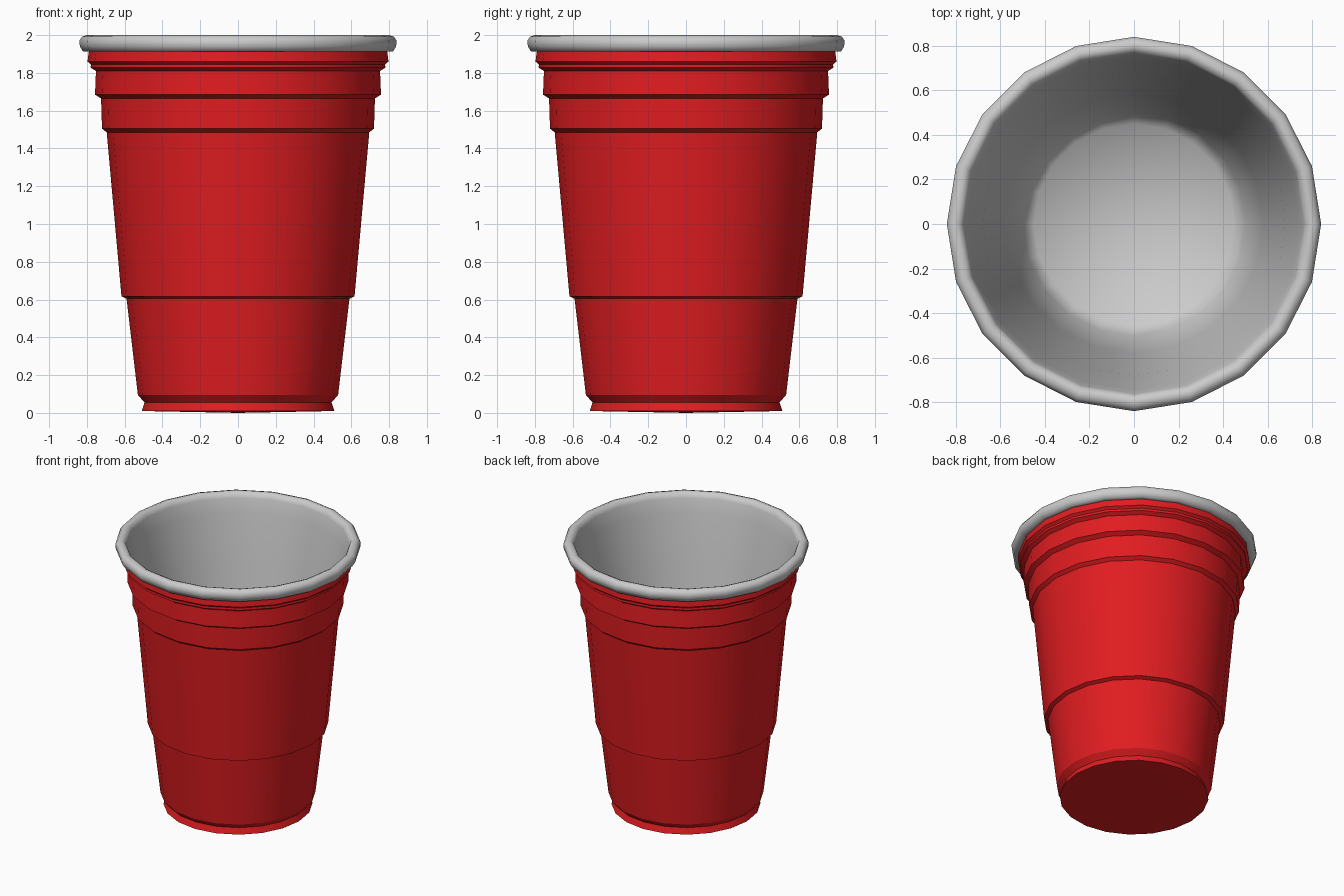
import bpy, bmesh
from math import cos, sin, tau, radians

if "Cube" in bpy.data.objects:
    bpy.data.objects.remove(bpy.data.objects["Cube"])

SIDES = 20


def lathe(name, profile, color=None, angle=None):
    """Revolve (radius, z) points around z; radius 0 becomes a pole."""
    bm = bmesh.new()
    rings = []
    for r, z in profile:
        if r == 0:
            rings.append([bm.verts.new((0, 0, z))] * SIDES)
        else:
            rings.append([bm.verts.new((r * cos(tau * i / SIDES), r * sin(tau * i / SIDES), z))
                          for i in range(SIDES)])
    for a, b in zip(rings, rings[1:]):
        for i in range(SIDES):
            j = (i + 1) % SIDES
            quad = list(dict.fromkeys((a[i], a[j], b[j], b[i])))
            bm.faces.new(quad)
    mesh = bpy.data.meshes.new(name)
    bm.to_mesh(mesh)
    bm.free()
    obj = bpy.data.objects.new(name, mesh)
    bpy.context.collection.objects.link(obj)
    if color:
        mat = bpy.data.materials.new(name + "_color")
        mat.diffuse_color = color
        mat.use_nodes = True
        mat.node_tree.nodes["Principled BSDF"].inputs["Base Color"].default_value = mat.diffuse_color
        mesh.materials.append(mat)
    bpy.ops.object.select_all(action='DESELECT')
    obj.select_set(True)
    bpy.context.view_layer.objects.active = obj
    if angle:
        bpy.ops.object.shade_smooth_by_angle(angle=angle)
    else:
        bpy.ops.object.shade_smooth()
    return obj


# Red outer shell: slightly bulged base, flared foot, stepped wall
lathe("outer_shell", [
    (0, 0), (0.51, 0.01), (0.495, 0.055), (0.53, 0.095),
    (0.59, 0.605), (0.617, 0.617), (0.695, 1.485), (0.72, 1.505),
    (0.725, 1.665), (0.757, 1.685), (0.752, 1.81), (0.78, 1.828),
    (0.779, 1.845), (0.797, 1.86), (0.79, 1.912),
], (0.75, 0.012, 0.015, 1), radians(30))

# Grey rolled rim running down into the inner lining and floor
lathe("rim_and_lining", [
    (0.79, 1.912), (0.82, 1.912), (0.837, 1.94), (0.84, 1.97),
    (0.825, 1.992), (0.80, 2.0), (0.775, 1.99), (0.763, 1.96),
    (0.745, 1.86), (0.68, 1.49), (0.58, 0.61), (0.50, 0.13),
    (0.45, 0.07), (0, 0.05),
])
